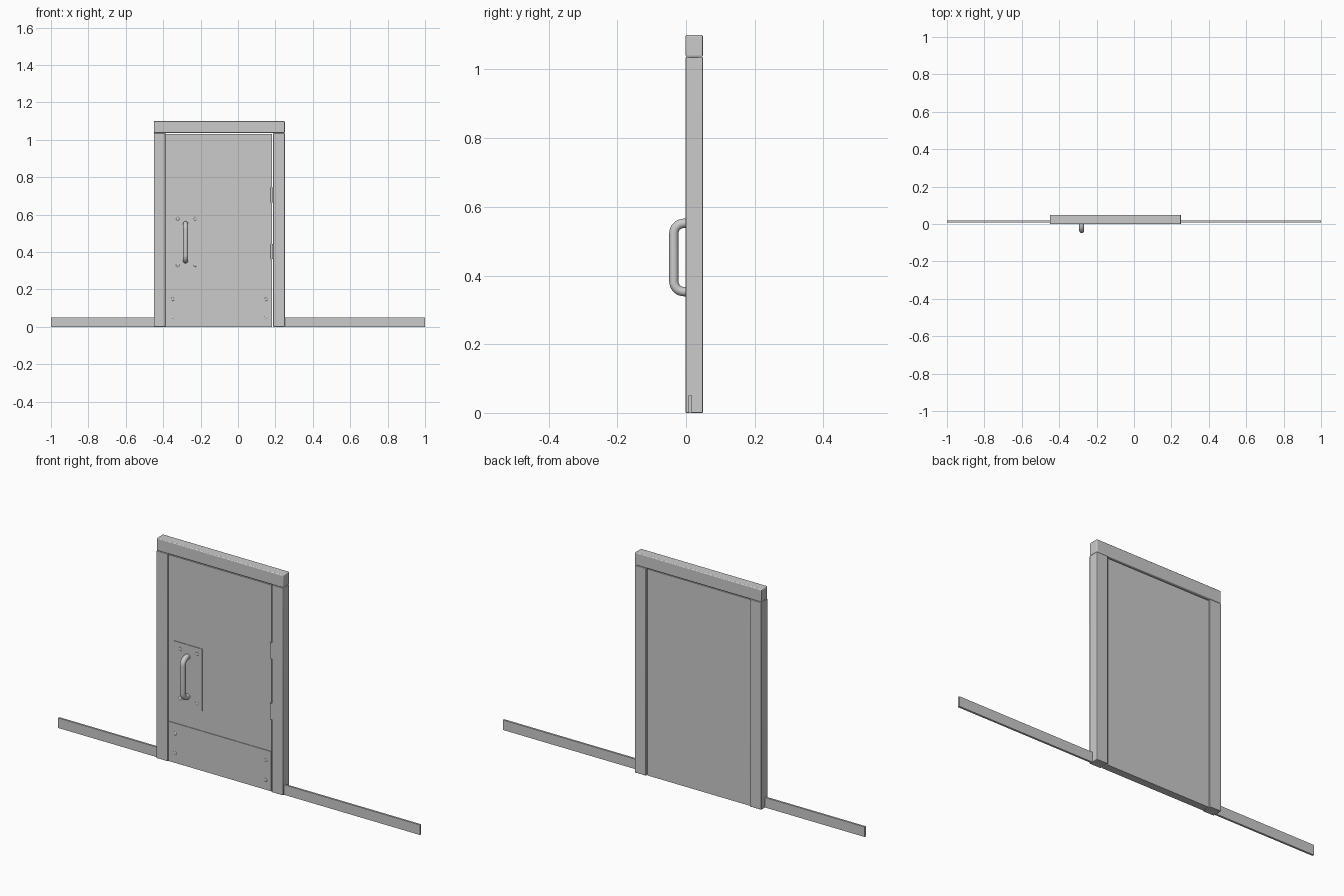
import bpy, math

if "Cube" in bpy.data.objects:
    bpy.data.objects.remove(bpy.data.objects["Cube"])

FRONT, BACK = -0.001, 0.049     # depth of the frame
DOOR_Y = 0.005                  # front face of the door leaf


def box(name, x, y, z, bevel=0.0, segments=2):
    """Box from (min, max) ranges, with optional rounded edges."""
    bpy.ops.mesh.primitive_cube_add(size=1, location=[sum(r) / 2 for r in (x, y, z)])
    ob = bpy.context.object
    ob.name = name
    ob.scale = [r[1] - r[0] for r in (x, y, z)]
    bpy.ops.object.transform_apply(location=False, rotation=False, scale=True)
    if bevel:
        m = ob.modifiers.new("bevel", "BEVEL")
        m.width, m.segments = bevel, segments
        bpy.ops.object.shade_smooth_by_angle(angle=math.radians(40))
    return ob


def screw(name, x, y, z, r=0.009):
    """Low domed screw head facing the front."""
    bpy.ops.mesh.primitive_uv_sphere_add(segments=16, ring_count=8, radius=r, location=(x, y, z))
    ob = bpy.context.object
    ob.name = name
    ob.scale = (1, 0.3, 1)
    bpy.ops.object.shade_smooth()


# Skirting on both sides of the door
box("skirting_left", (-1, -0.45), (0.008, 0.018), (0, 0.05))
box("skirting_right", (0.25, 1), (0.008, 0.018), (0, 0.05))

# Frame: two jambs and a lintel
box("jamb_left", (-0.45, -0.388), (FRONT, BACK), (0, 1.036), 0.002)
box("jamb_right", (0.188, 0.25), (FRONT, BACK), (0, 1.036), 0.002)
box("lintel", (-0.45, 0.25), (FRONT, BACK), (1.037, 1.10), 0.004, 3)

# Door leaf
box("door_leaf", (-0.387, 0.183), (DOOR_Y, 0.042), (0, 1.031))

# Kick plate and handle plate, with screws in their corners
plate_y = DOOR_Y - 0.003
box("kick_plate", (-0.386, 0.182), (plate_y, DOOR_Y + 0.002), (0.002, 0.20))
box("handle_plate", (-0.355, -0.20), (plate_y, DOOR_Y + 0.002), (0.30, 0.61))
for x in (-0.35, 0.15):
    for z in (0.05, 0.148):
        screw("kick_plate_screw", x, plate_y, z)
for x in (-0.322, -0.228):
    for z in (0.33, 0.578):
        screw("handle_plate_screw", x, plate_y, z)

# Pull handle: a round bar along a path with two rounded corners
R, Y_OUT, Z_LO, Z_HI = 0.03, -0.0355, 0.353, 0.552
path = [(plate_y + 0.001, Z_LO)]
for zc, start in ((Z_LO + R, -90), (Z_HI - R, 180)):
    for i in range(9):
        a = math.radians(start - 90 * i / 8)
        path.append((Y_OUT + R + R * math.cos(a), zc + R * math.sin(a)))
path.append((plate_y + 0.001, Z_HI))
curve = bpy.data.curves.new("pull_handle", "CURVE")
curve.dimensions = "3D"
curve.bevel_depth = 0.0135
curve.bevel_resolution = 4
curve.use_fill_caps = True
spline = curve.splines.new("POLY")
spline.points.add(len(path) - 1)
for p, (y, z) in zip(spline.points, path):
    p.co = (-0.28, y, z, 1)
    p.radius = 1
handle = bpy.data.objects.new("pull_handle", curve)
bpy.context.collection.objects.link(handle)

# Hinge barrels between leaf and right jamb
for z in (0.402, 0.705):
    bpy.ops.mesh.primitive_cylinder_add(vertices=24, radius=0.009, depth=0.08,
                                        location=(0.181, DOOR_Y + 0.003, z))
    bpy.context.object.name = "hinge"
    bpy.ops.object.shade_smooth_by_angle(angle=math.radians(40))
